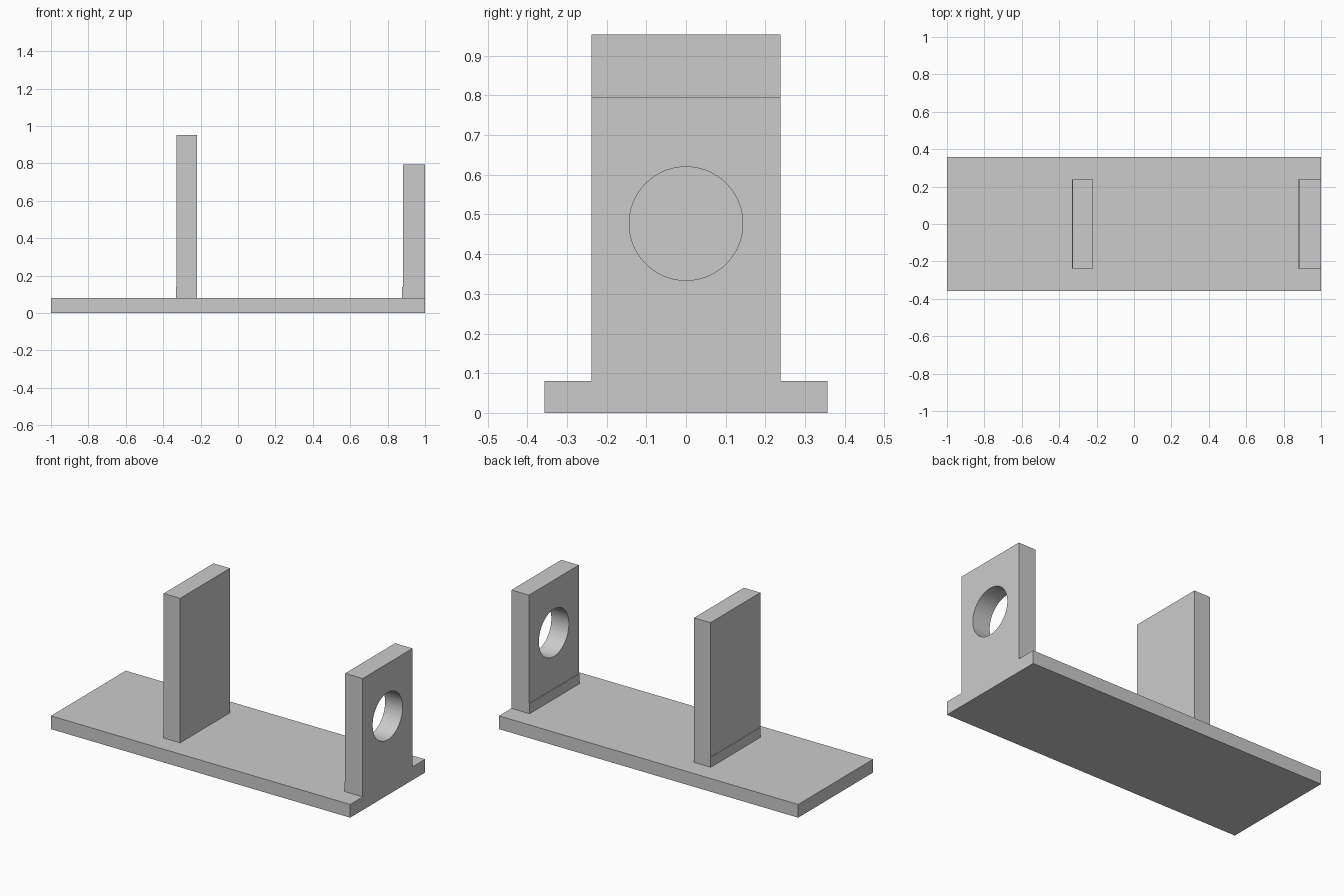
import bpy
import bmesh
from mathutils import Matrix, Vector
from math import pi

cube = bpy.data.objects.get("Cube")
if cube:
    bpy.data.objects.remove(cube, do_unlink=True)

grey = bpy.data.materials.new("plain_grey")
grey.use_nodes = True
colour = (0.6, 0.6, 0.6, 1)
grey.diffuse_color = colour
grey.node_tree.nodes["Principled BSDF"].inputs["Base Color"].default_value = colour


def finish(name, bm):
    bmesh.ops.recalc_face_normals(bm, faces=bm.faces)
    mesh = bpy.data.meshes.new(name)
    bm.to_mesh(mesh)
    bm.free()
    mesh.materials.append(grey)
    obj = bpy.data.objects.new(name, mesh)
    bpy.context.collection.objects.link(obj)
    return obj


def extrude_profile(name, points, half_width):
    """Extrude a side profile (x, z) across the width."""
    bm = bmesh.new()
    face = bm.faces.new([bm.verts.new((x, -half_width, z)) for x, z in points])
    geom = bmesh.ops.extrude_face_region(bm, geom=[face])["geom"]
    verts = [g for g in geom if isinstance(g, bmesh.types.BMVert)]
    bmesh.ops.translate(bm, verts=verts, vec=Vector((0, 2 * half_width, 0)))
    return finish(name, bm)


def upright(name, x0, x1, top, step):
    """Wall with a slightly thicker foot on its inner face."""
    foot = 0.14
    points = [(x0 - step, base_top), (x1, base_top), (x1, top),
              (x0, top), (x0, foot), (x0 - step, foot)]
    return extrude_profile(name, points, 0.238)


# Base plate
base_top = 0.08
extrude_profile("base_plate", [(-1, 0), (1, 0), (1, base_top), (-1, base_top)], 0.357)

# Uprights
upright("middle_wall", -0.33, -0.22, 0.953, 0.002)
end_wall = upright("end_wall", 0.883, 1.0, 0.795, 0.005)

# Round hole through the end wall
bm = bmesh.new()
bmesh.ops.create_cone(bm, cap_ends=True, segments=96, radius1=0.143, radius2=0.143,
                      depth=0.5, matrix=Matrix.Translation((0.94, 0, 0.477))
                      @ Matrix.Rotation(pi / 2, 4, "Y"))
cutter = finish("hole_cutter", bm)
cutter.hide_render = True
cut = end_wall.modifiers.new("hole", "BOOLEAN")
cut.operation = "DIFFERENCE"
cut.solver = "EXACT"
cut.object = cutter
bpy.context.view_layer.objects.active = end_wall
end_wall.select_set(True)
bpy.ops.object.modifier_apply(modifier=cut.name)
bpy.data.objects.remove(cutter, do_unlink=True)
bpy.ops.object.shade_smooth_by_angle(angle=pi / 6)
